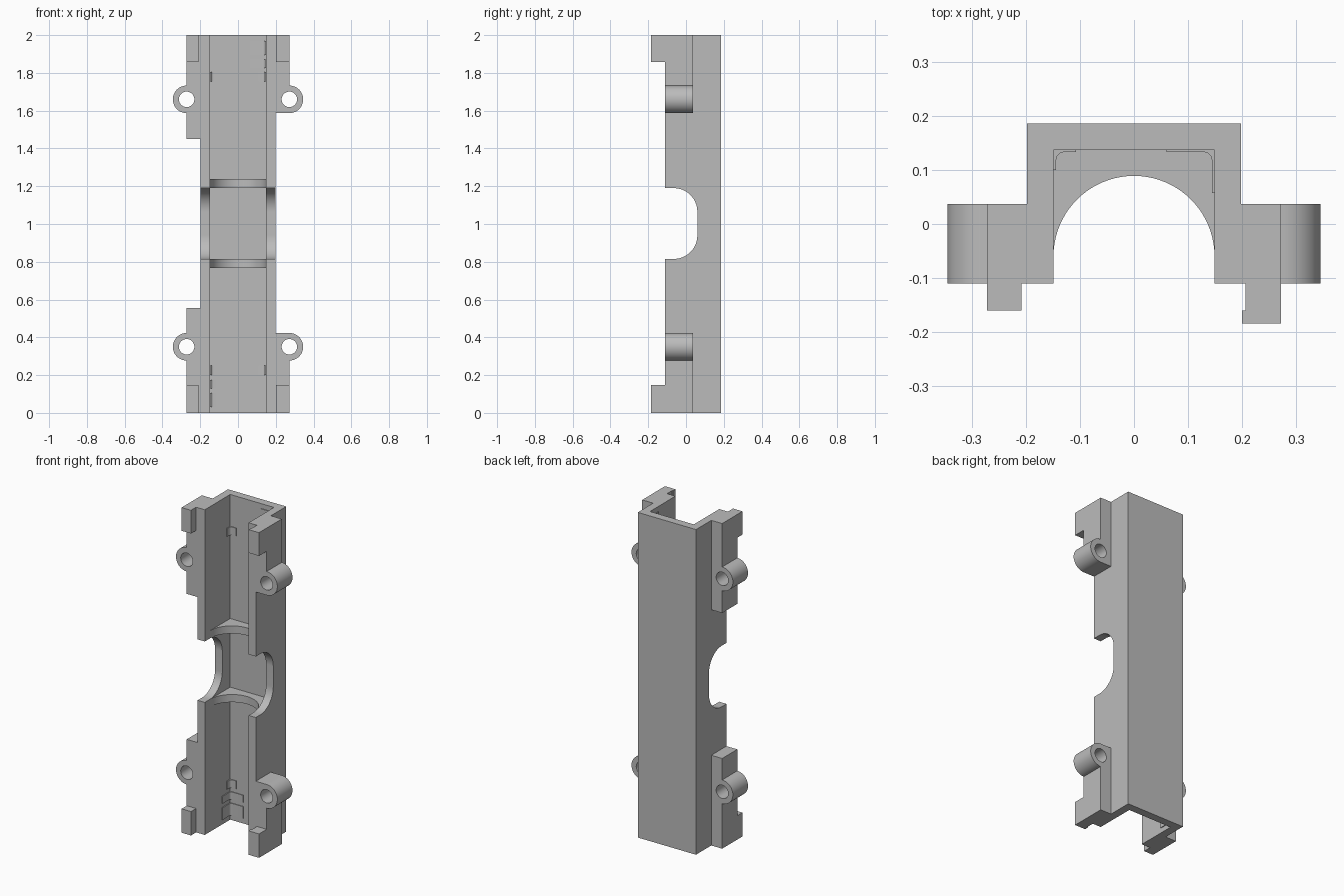
import bpy, bmesh, math

cube = bpy.data.objects.get("Cube")
if cube:
    bpy.data.objects.remove(cube, do_unlink=True)

grey = bpy.data.materials.new("plain_grey")
grey.use_nodes = True
colour = (0.5, 0.5, 0.5, 1)
grey.diffuse_color = colour
grey.node_tree.nodes["Principled BSDF"].inputs["Base Color"].default_value = colour

PLACE = {
    "x": lambda u, v, t: (t, u, v),
    "y": lambda u, v, t: (u, t, v),
    "z": lambda u, v, t: (u, v, t),
}


def arc(cu, cv, r, start, end, steps=24):
    angles = [math.radians(start + (end - start) * i / steps) for i in range(steps + 1)]
    return [(cu + r * math.cos(a), cv + r * math.sin(a)) for a in angles]


def mirror(points, side):
    return [(side * u, v) for u, v in points]


def prism(name, points, axis, low, high):
    """Extrude a closed 2D outline along an axis."""
    outline = []
    for p in points:
        if not outline or math.dist(p, outline[-1]) > 0.0005:
            outline.append(p)
    bm = bmesh.new()
    face = bm.faces.new([bm.verts.new(PLACE[axis](u, v, low)) for u, v in outline])
    top = bmesh.ops.extrude_face_region(bm, geom=[face])
    verts = [g for g in top["geom"] if isinstance(g, bmesh.types.BMVert)]
    bmesh.ops.translate(bm, verts=verts, vec=PLACE[axis](0, 0, high - low))
    bmesh.ops.recalc_face_normals(bm, faces=bm.faces)
    mesh = bpy.data.meshes.new(name)
    bm.to_mesh(mesh)
    bm.free()
    mesh.materials.append(grey)
    obj = bpy.data.objects.new(name, mesh)
    bpy.context.collection.objects.link(obj)
    return obj


def cut(obj, cutter):
    """Subtract the cutter, then discard it."""
    cutter.hide_render = True
    mod = obj.modifiers.new("cut", "BOOLEAN")
    mod.operation = "DIFFERENCE"
    mod.solver = "EXACT"
    mod.object = cutter
    bpy.context.view_layer.objects.active = obj
    bpy.ops.object.modifier_apply(modifier=mod.name)
    bpy.data.objects.remove(cutter, do_unlink=True)


def finish(obj):
    obj.data.shade_smooth()
    obj.data.set_sharp_from_angle(angle=math.radians(30))


WALL, INNER = 0.198, 0.149
FRONT, BACK, INNER_BACK = -0.11, 0.186, 0.137

# Long U-shaped channel with a rounded slot through both side walls
half = [(WALL, BACK), (WALL, FRONT), (INNER, FRONT), (INNER, INNER_BACK)]
channel = prism("channel", half + mirror(half[::-1], -1), "z", 0, 2)
slot = [(-0.3, 0.815)] + arc(-0.065, 0.94, 0.125, -90, 0)
slot += arc(-0.065, 1.065, 0.125, 0, 90) + [(-0.3, 1.19)]
cut(channel, prism("slot_cutter", slot, "x", -0.5, 0.5))
finish(channel)

# Arched ribs at either end of the slot
arch = [(INNER, INNER_BACK), (-INNER, INNER_BACK)] + arc(0, -0.06, INNER, 180, 0, 40)
for name, low in (("lower_rib", 0.768), ("upper_rib", 1.19)):
    finish(prism(name, arch, "z", low, low + 0.047))

# Side flanges, each with a round screw boss and a through hole
EDGE, BOSS = 0.272, 0.073
for name, side, low, high, boss_z in (
    ("left_lower", 1, 0, 0.423, 0.35),
    ("left_upper", 1, 1.587, 2, 1.66),
    ("right_lower", -1, 0, 0.555, 0.35),
    ("right_upper", -1, 1.45, 2, 1.66),
):
    outline = [(WALL, low), (EDGE, low)] + arc(EDGE, boss_z, BOSS, -90, 90)
    outline += [(EDGE, high), (WALL, high)]
    flange = prism(name + "_flange", mirror(outline, side), "y", FRONT, 0.037)
    hole = arc(side * EDGE, boss_z, 0.041, 0, 350, 35)
    cut(flange, prism("hole_cutter", hole, "y", -0.3, 0.3))
    finish(flange)

# Locking tabs at both ends: hooked on the left, plain on the right
hook = [(EDGE, FRONT), (EDGE, -0.184), (0.2, -0.184), (0.2, -0.16), (0.206, -0.16), (0.206, FRONT)]
plain = [(-EDGE, FRONT), (-EDGE, -0.16), (-0.208, -0.16), (-0.208, FRONT)]
for end, low, high in (("lower", 0, 0.147), ("upper", 1.857, 2)):
    prism("left_" + end + "_tab", hook, "z", low, high)
    prism("right_" + end + "_tab", plain, "z", low, high)


# Thin ridges wrapped around the inner back corners
def ridge(name, side, reach_x, reach_y, low, high):
    points = [(INNER, INNER_BACK), (INNER, reach_y), (0.144, reach_y)]
    points += arc(0.129, 0.118, 0.015, 0, 90, 8)
    points += [(reach_x, 0.133), (reach_x, INNER_BACK)]
    finish(prism(name, mirror(points, side), "z", low, high))


for side, word in ((1, "left"), (-1, "right")):
    ridge(word + "_lower_short_ridge", side, 0.107, 0.1, 0.2, 0.25)
    ridge(word + "_upper_short_ridge", side, 0.107, 0.1, 1.755, 1.805)
for i, (low, high) in enumerate(((0.03, 0.105), (0.13, 0.175))):
    ridge(f"right_long_ridge_{i}", -1, 0.06, 0.057, low, high)
    ridge(f"left_long_ridge_{i}", 1, 0.06, 0.057, 2 - high, 2 - low)
